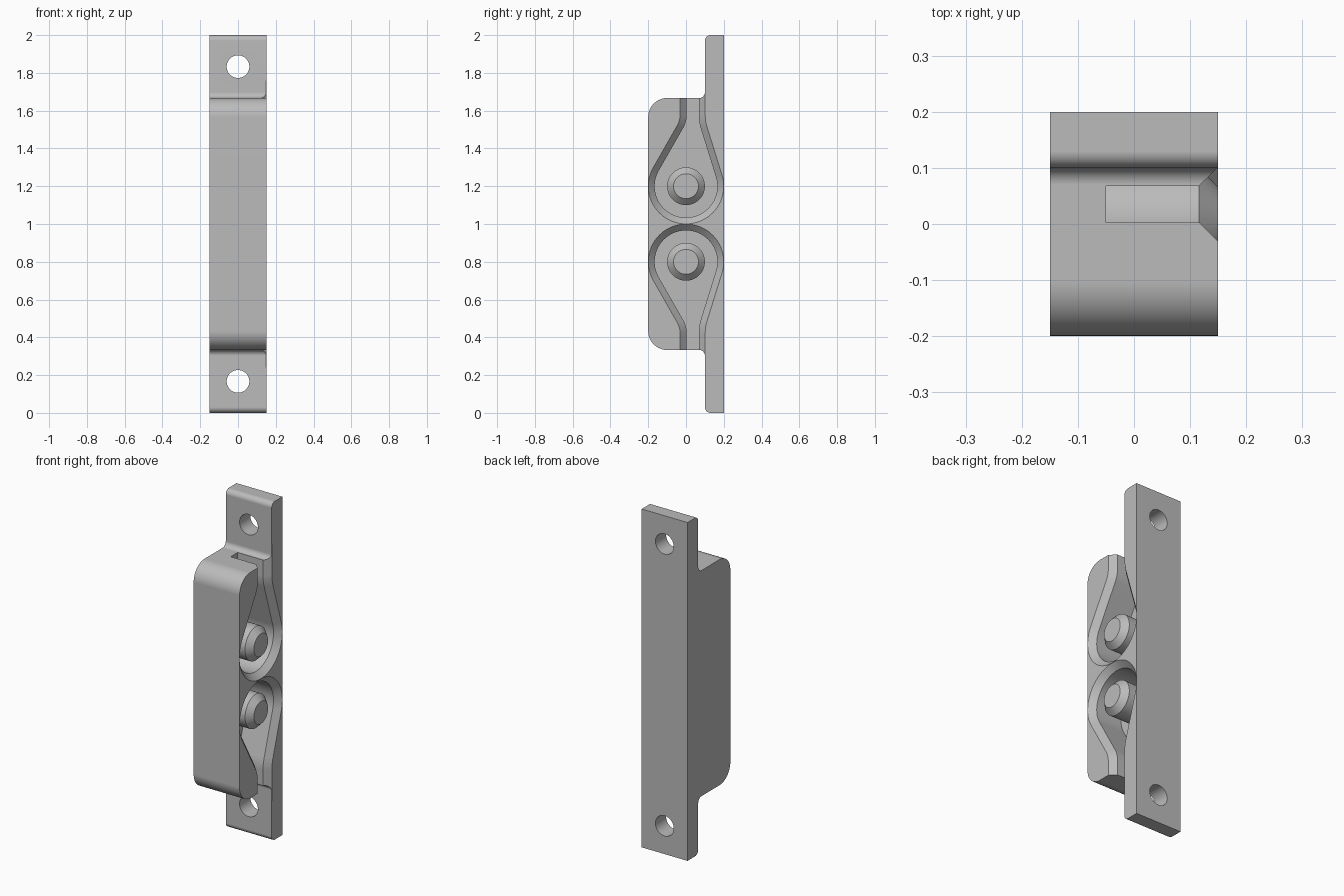
import bpy, bmesh, math
from mathutils import Vector

cube = bpy.data.objects.get("Cube")
if cube:
    bpy.data.objects.remove(cube, do_unlink=True)

grey = bpy.data.materials.new("plain grey")
grey.use_nodes = True
grey.diffuse_color = (0.5, 0.5, 0.5, 1)
grey.node_tree.nodes["Principled BSDF"].inputs["Base Color"].default_value = (0.5, 0.5, 0.5, 1)

HALF = 0.15       # half width of the bracket
FLOOR = -0.05     # bottom of the recesses
BEVEL = 0.034     # chamfer of recess rims and pins
PIN_Z = 0.2       # pin height above or below the middle


def loft(name, rings):
    """Join equal rings of points into one closed solid."""
    bm = bmesh.new()
    loops = [[bm.verts.new(p) for p in ring] for ring in rings]
    n = len(loops[0])
    for a, b in zip(loops, loops[1:]):
        for i in range(n):
            j = (i + 1) % n
            bm.faces.new((a[i], a[j], b[j], b[i]))
    bm.faces.new(loops[0][::-1])
    bm.faces.new(loops[-1])
    bmesh.ops.recalc_face_normals(bm, faces=bm.faces)
    mesh = bpy.data.meshes.new(name)
    bm.to_mesh(mesh)
    bm.free()
    mesh.materials.append(grey)
    obj = bpy.data.objects.new(name, mesh)
    bpy.context.collection.objects.link(obj)
    return obj


def circle(r, n=64):
    return [(r * math.cos(2 * math.pi * i / n), r * math.sin(2 * math.pi * i / n)) for i in range(n)]


def rounded(corners, steps=10):
    """Outline of (y, z, radius) right-angled corners."""
    out = []
    for i, (y, z, r) in enumerate(corners):
        p = Vector((y, z))
        if not r:
            out.append(p)
            continue
        u = (Vector(corners[i - 1][:2]) - p).normalized()
        w = (Vector(corners[(i + 1) % len(corners)][:2]) - p).normalized()
        c = p + (u + w) * r
        for k in range(steps + 1):
            t = math.pi / 2 * k / steps
            out.append(c - w * r * math.cos(t) - u * r * math.sin(t))
    return out


def bend(corner, a, b, steps=8):
    """Smooth curve from direction a to direction b past a corner."""
    p, q = corner + a * 0.035, corner + b * 0.035
    ts = [k / steps for k in range(steps + 1)]
    return [p * (1 - t) ** 2 + corner * 2 * t * (1 - t) + q * t * t for t in ts]


def teardrop(grow):
    """Keyhole outline round a pin, with a neck running outwards."""
    r = 0.166 + grow
    left, right = math.radians(29.7), math.radians(17.3)
    yl, yr = 0.003 - grow, 0.068 + grow
    cl = Vector((yl, (r + yl * math.cos(left)) / math.sin(left)))
    cr = Vector((yr, (r - yr * math.cos(right)) / math.sin(right)))
    up = Vector((0, 1))
    pts = [Vector((yl, 0.56))]
    pts += bend(cl, up, Vector((-math.sin(left), -math.cos(left))))
    start, end = math.pi - left, 2 * math.pi + right
    for k in range(49):
        t = start + (end - start) * k / 48
        pts.append(Vector((r * math.cos(t), r * math.sin(t))))
    pts += bend(cr, Vector((math.sin(right), -math.cos(right))), up)
    pts.append(Vector((yr, 0.56)))
    return pts


def smooth(obj):
    bpy.ops.object.select_all(action="DESELECT")
    obj.select_set(True)
    bpy.context.view_layer.objects.active = obj
    bpy.ops.object.shade_smooth_by_angle(angle=math.radians(25))
    mod = obj.modifiers.new("even shading", "WEIGHTED_NORMAL")
    mod.keep_sharp = True


# Bracket: strip with a raised block
LOW, HIGH = 0.333, 1.667
outline = rounded([(0.2, 0, 0), (0.1, 0, 0.03), (0.1, LOW, 0.03), (-0.2, LOW, 0.1),
                   (-0.2, HIGH, 0.1), (0.1, HIGH, 0.03), (0.1, 2, 0.03), (0.2, 2, 0)])
bracket = loft("bracket_body", [[(x, y, z) for y, z in outline] for x in (-HALF, HALF)])

cutters = []
for side, label in ((1, "upper"), (-1, "lower")):
    # Screw hole through the strip
    cutters.append(loft(label + "_hole_cutter",
                        [[(x, y, 1 + side * 0.833 + z) for x, z in circle(0.06, 48)] for y in (-0.3, 0.3)]))
    # Keyhole recess with a chamfered rim
    cutters.append(loft(label + "_recess_cutter", [
        [(x, y, 1 + side * (PIN_Z + z)) for y, z in teardrop(g)]
        for x, g in ((FLOOR, 0), (HALF - BEVEL, 0), (HALF + 0.01, BEVEL + 0.0095))]))
    # Chamfered pin standing in the recess
    pin = loft(label + "_pin", [
        [(x, y, 1 + side * PIN_Z + z) for y, z in circle(r)]
        for x, r in ((FLOOR - 0.02, 0.1), (HALF - BEVEL, 0.1), (HALF, 0.1 - BEVEL))])
    smooth(pin)

# Cut the holes and recesses
for cutter in cutters:
    cutter.hide_render = True
    mod = bracket.modifiers.new(cutter.name, "BOOLEAN")
    mod.operation, mod.solver, mod.object = "DIFFERENCE", "EXACT", cutter
    bpy.context.view_layer.objects.active = bracket
    bpy.ops.object.modifier_apply(modifier=mod.name)
    bpy.data.objects.remove(cutter, do_unlink=True)
smooth(bracket)
